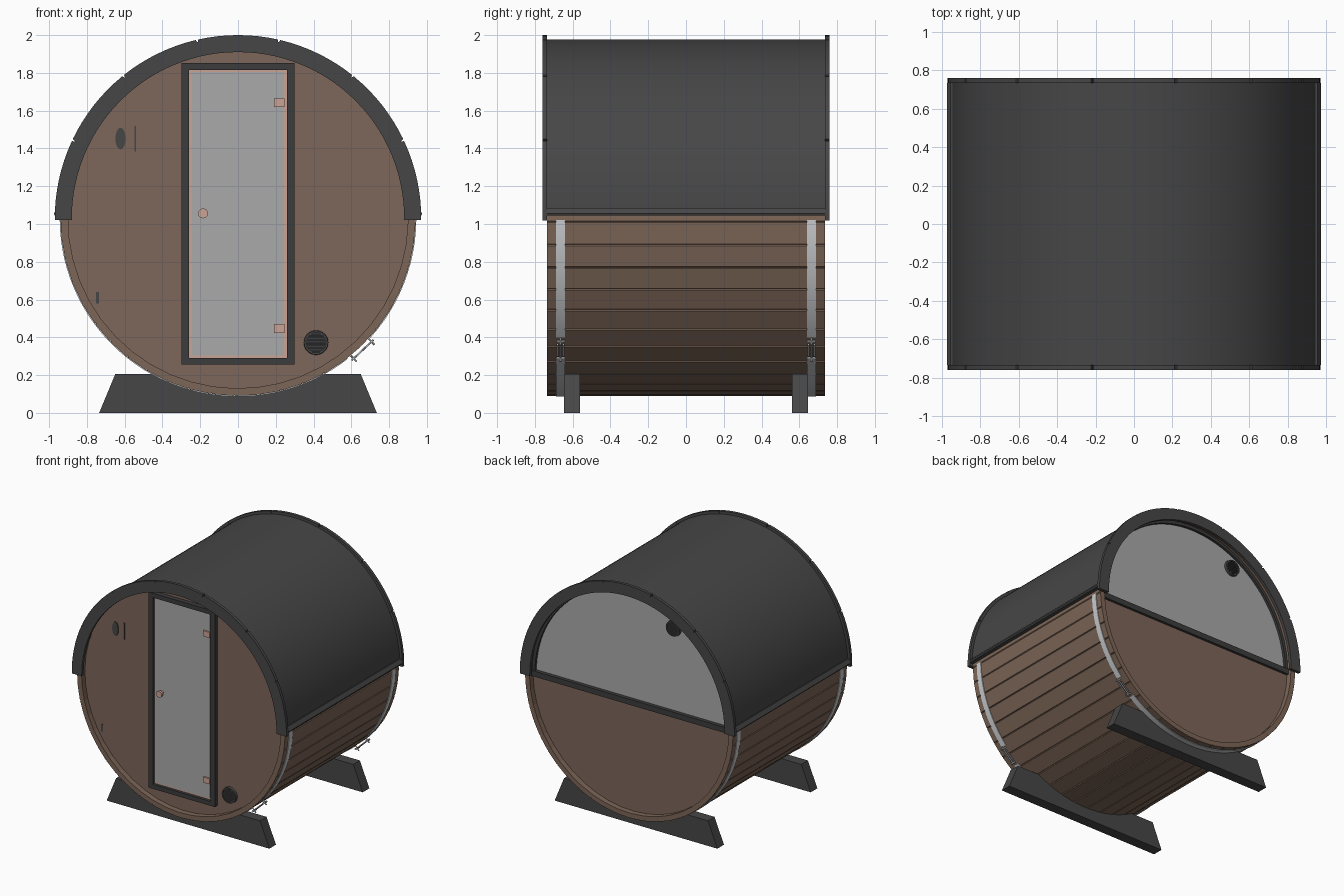
import bpy, bmesh
from math import sin, cos, radians, pi
from mathutils import Matrix, Vector

if "Cube" in bpy.data.objects:
    bpy.data.objects.remove(bpy.data.objects["Cube"])

CZ = 1.03      # height of the barrel axis
R = 0.94       # outer radius of the staves
HALF = 0.735   # half length of the barrel


def material(name, r, g, b):
    m = bpy.data.materials.new(name)
    m.use_nodes = True
    m.diffuse_color = (r, g, b, 1)
    m.node_tree.nodes["Principled BSDF"].inputs["Base Color"].default_value = (r, g, b, 1)
    return m


wood = material("wall wood", 0.205, 0.133, 0.102)
stave_wood = material("stave wood", 0.205, 0.133, 0.095)
dark = material("dark roofing", 0.062, 0.062, 0.062)
frame_mat = material("frame grey", 0.045, 0.045, 0.045)
glass = material("grey glass", 0.40, 0.40, 0.40)
copper = material("copper", 0.60, 0.37, 0.30)
steel = material("steel", 0.60, 0.61, 0.63)


def polar(r, deg):
    return (r * cos(radians(deg)), CZ + r * sin(radians(deg)))


def arc_points(r, a0, a1, n):
    return [polar(r, a0 + (a1 - a0) * i / n) for i in range(n + 1)]


def add_prism(bm, pts, y0, y1):
    """Extrude an (x, z) outline along y."""
    front = [bm.verts.new((x, y0, z)) for x, z in pts]
    back = [bm.verts.new((x, y1, z)) for x, z in pts]
    bm.faces.new(front)
    bm.faces.new(back[::-1])
    for i in range(len(pts)):
        j = (i + 1) % len(pts)
        bm.faces.new((front[j], front[i], back[i], back[j]))


def finish(name, bm, mat, smooth=False):
    bmesh.ops.recalc_face_normals(bm, faces=bm.faces)
    me = bpy.data.meshes.new(name)
    bm.to_mesh(me)
    bm.free()
    me.materials.append(mat)
    ob = bpy.data.objects.new(name, me)
    bpy.context.scene.collection.objects.link(ob)
    if smooth:
        bpy.ops.object.select_all(action='DESELECT')
        ob.select_set(True)
        bpy.context.view_layer.objects.active = ob
        bpy.ops.object.shade_smooth_by_angle(angle=radians(30))
    return ob


def prism(name, pts, y0, y1, mat, smooth=False):
    bm = bmesh.new()
    add_prism(bm, pts, y0, y1)
    return finish(name, bm, mat, smooth)


def box(name, x0, x1, y0, y1, z0, z1, mat):
    return prism(name, [(x0, z0), (x1, z0), (x1, z1), (x0, z1)], y0, y1, mat)


def add_rod(bm, p, q, r, n=12):
    p, q = Vector(p), Vector(q)
    rot = (q - p).to_track_quat('Z', 'Y').to_matrix().to_4x4()
    bmesh.ops.create_cone(bm, cap_ends=True, segments=n, radius1=r, radius2=r,
                          depth=(q - p).length, matrix=Matrix.Translation((p + q) / 2) @ rot)


def band_arc(name, r0, r1, a0, a1, y0, y1, n, mat):
    """Curved strip between two radii."""
    pts = arc_points(r1, a0, a1, n) + arc_points(r0, a1, a0, n)
    return prism(name, pts, y0, y1, mat, True)


# Barrel staves with chamfered outer edges
bm = bmesh.new()
STEP = 7.5
for i in range(48):
    a = i * STEP - 1.1
    b = a + STEP
    add_prism(bm, [polar(0.9, a), polar(0.9, b), polar(R - 0.006, b), polar(R, b - 0.3),
                   polar(R, a + 0.3), polar(R - 0.006, a)], -HALF, HALF)
finish("barrel_staves", bm, stave_wood)

# End walls, recessed inside the staves
prism("front_wall", arc_points(0.903, 0, 356.25, 95), -0.69, -0.65, wood)
prism("back_lower_wall", arc_points(0.903, 180, 360, 48), 0.65, 0.69, wood)
prism("back_window", arc_points(0.903, 0, 180, 48), 0.66, 0.68, glass)
box("back_window_sill", -0.9, 0.9, 0.65, 0.71, 1.0, 1.045, frame_mat)
band_arc("back_window_frame", 0.875, 0.9, 0, 180, 0.65, 0.7, 48, frame_mat)

# Roof cover with drip edges and segmented end trim
band_arc("roof_cover", 0.941, 0.948, 1, 179, -0.74, 0.74, 72, dark)
for s, side in ((1, "left"), (-1, "right")):
    prism(side + "_drip_edge", [(s * 0.938, 1.045), (s * 0.97, 1.045), (s * 0.975, 1.055),
                                (s * 0.955, 1.085), (s * 0.938, 1.085)], -HALF, HALF, dark)
SEG = 181.2 / 7
for s, end in ((-1, "front"), (1, "back")):
    bm = bmesh.new()
    for i in range(7):
        a = -0.6 + i * SEG
        b = a + SEG
        outer = arc_points(0.97, a + 0.4 * (i > 0), b - 0.4 * (i < 6), 8)
        inner = arc_points(0.88, b, a, 8)
        add_prism(bm, outer + [polar(0.955, b)] + inner + [polar(0.955, a)], s * 0.76, s * HALF)
    finish(end + "_roof_trim", bm, dark, True)

# Door: frame, copper edging, glass pane, hinges and knob
FX, F0, F1 = 0.3, 0.255, 1.852
for s, side in ((1, "left"), (-1, "right")):
    x0, x1 = sorted((s * 0.26, s * FX))
    box("door_frame_" + side, x0, x1, -0.728, -0.65, F0, F1, frame_mat)
box("door_frame_top", -0.26, 0.26, -0.728, -0.65, F1 - 0.036, F1, frame_mat)
box("door_frame_bottom", -0.26, 0.26, -0.728, -0.65, F0, F0 + 0.036, frame_mat)
box("door_edging", -0.26, 0.26, -0.705, -0.66, 0.291, 1.816, copper)
box("door_glass", -0.243, 0.243, -0.71, -0.7, 0.304, 1.806, glass)
for z, spot in ((1.642, "upper"), (0.447, "lower")):
    box(spot + "_hinge", 0.19, 0.247, -0.722, -0.7, z - 0.023, z + 0.023, copper)
bm = bmesh.new()
add_rod(bm, (-0.185, -0.71, 1.056), (-0.185, -0.74, 1.056), 0.012)
add_rod(bm, (-0.185, -0.738, 1.056), (-0.185, -0.758, 1.056), 0.026, 24)
finish("door_knob", bm, copper, True)

# Small plates on the front wall
oval = [(-0.622 + 0.027 * cos(t * pi / 12), 1.452 + 0.057 * sin(t * pi / 12)) for t in range(24)]
prism("oval_plate", oval, -0.697, -0.689, dark)
box("thin_strip", -0.548, -0.54, -0.694, -0.689, 1.385, 1.52, dark)
box("small_strip", -0.752, -0.735, -0.694, -0.689, 0.58, 0.64, dark)


# Round vents with slats
def vent(name, x, z, y, s):
    bm = bmesh.new()
    add_rod(bm, (x, y, z), (x, y + s * 0.01, z), 0.055, 32)
    finish(name + "_plate", bm, frame_mat, True)
    bm = bmesh.new()
    ring = [[bm.verts.new((x + r * cos(i * pi / 16), y + s * d, z + r * sin(i * pi / 16)))
             for i in range(32)] for r, d in ((0.065, 0), (0.063, 0.02), (0.053, 0.02), (0.053, 0))]
    for k in range(4):
        p, q = ring[k], ring[(k + 1) % 4]
        for i in range(32):
            j = (i + 1) % 32
            bm.faces.new((p[i], p[j], q[j], q[i]))
    for k in range(-3, 4):
        h = k * 0.014
        w = (0.054 ** 2 - h * h) ** 0.5
        add_prism(bm, [(x - w, z + h - 0.004), (x + w, z + h - 0.004),
                       (x + w, z + h + 0.004), (x - w, z + h + 0.004)], y, y + s * 0.018)
    finish(name, bm, dark)


vent("front_vent", 0.413, 0.372, -0.69, -1)
vent("back_vent", -0.37, 1.72, 0.68, 1)

# Steel hoops, each with a turnbuckle on one side
for s, end in ((-1, "front"), (1, "back")):
    y = s * 0.664
    band_arc(end + "_hoop_upper", R - 0.002, R + 0.004, -42, -0.6, y - 0.023, y + 0.023, 12, steel)
    band_arc(end + "_hoop_lower", R - 0.002, R + 0.004, 180.6, 308, y - 0.023, y + 0.023, 40, steel)
    mid = Vector((polar(0.96, -46.6)[0], y, polar(0.96, -46.6)[1]))
    along = Vector((sin(radians(46.6)), 0, cos(radians(46.6))))
    out = Vector((along.z, 0, -along.x))
    side = Vector((0, 0.016, 0))
    bm = bmesh.new()
    add_rod(bm, mid - along * 0.08, mid + along * 0.08, 0.005)
    for k in (-1, 1):
        add_rod(bm, mid + side * k - along * 0.045, mid + side * k + along * 0.045, 0.005)
        tip = mid + along * 0.065 * k
        add_rod(bm, tip - out * 0.022, tip + out * 0.022, 0.005)
        add_rod(bm, tip - side * 1.4, tip + side * 1.4, 0.008)
    finish(end + "_turnbuckle", bm, steel, True)

# Cradle feet hollowed to the barrel's curve
for s, end in ((-1, "front"), (1, "back")):
    hollow = arc_points(R, -61.4, -118.6, 24)
    prism(end + "_cradle", [(-0.735, 0), (0.735, 0), (0.65, 0.205)] + hollow + [(-0.65, 0.205)],
          s * 0.56, s * 0.645, dark)
